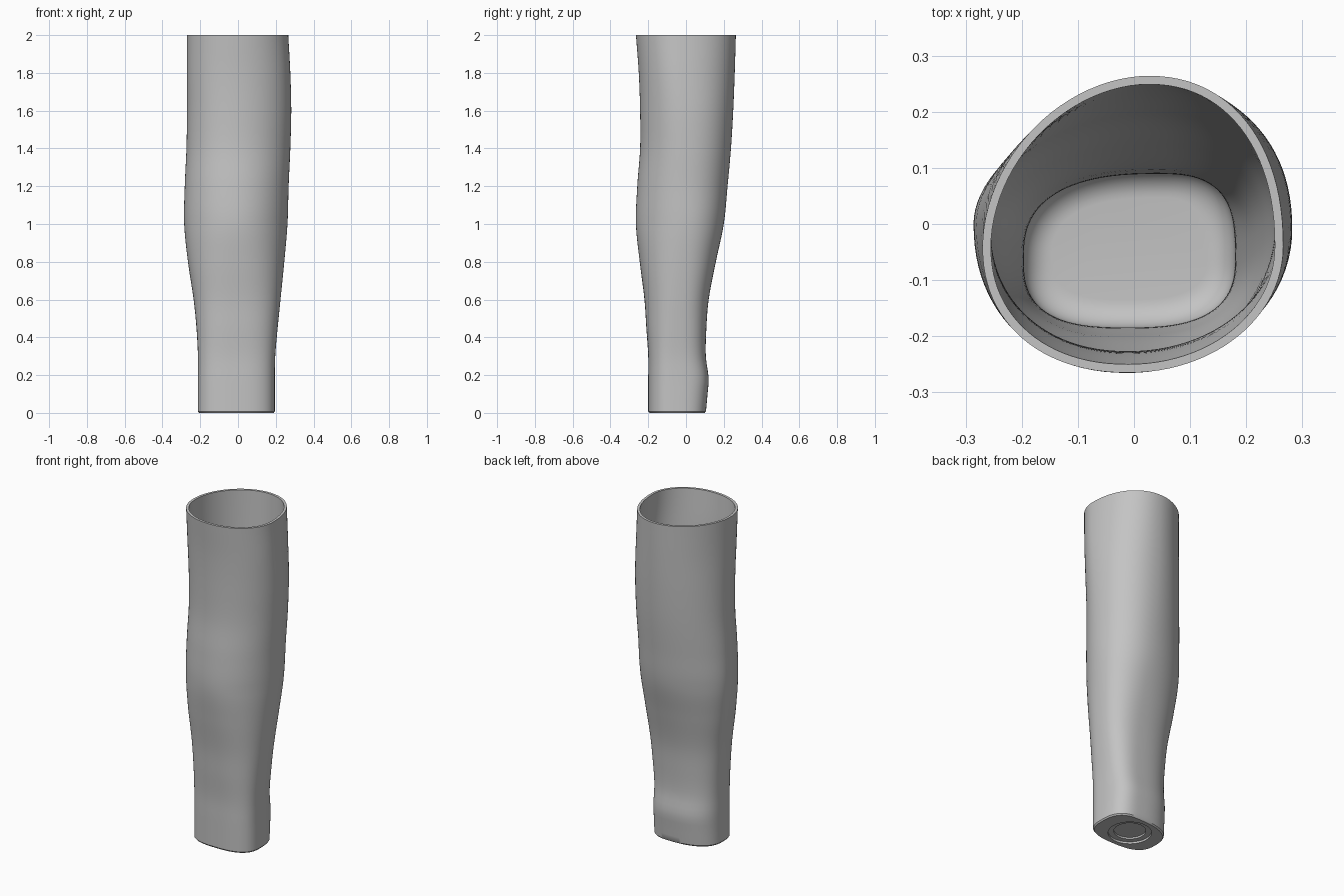
import bpy
import bmesh
import math

default_cube = bpy.data.objects.get("Cube")
if default_cube:
    bpy.data.objects.remove(default_cube, do_unlink=True)

SEGMENTS = 96
RINGS = 64
WALL = 0.015

# Limb stations: height, left edge, right edge, front edge, back edge, widest line
STATIONS = [
    (0.0, -0.212, 0.195, -0.2, 0.105, -0.06),
    (0.1, -0.212, 0.195, -0.2, 0.114, -0.06),
    (0.18, -0.212, 0.195, -0.2, 0.12, -0.06),
    (0.3, -0.212, 0.197, -0.2, 0.105, -0.06),
    (0.45, -0.22, 0.21, -0.21, 0.108, -0.05),
    (0.6, -0.235, 0.225, -0.22, 0.12, -0.04),
    (0.8, -0.265, 0.245, -0.245, 0.158, -0.02),
    (1.0, -0.285, 0.262, -0.265, 0.2, 0.0),
    (1.2, -0.282, 0.268, -0.258, 0.22, 0.0),
    (1.4, -0.273, 0.277, -0.243, 0.238, 0.0),
    (1.6, -0.27, 0.282, -0.243, 0.25, -0.01),
    (1.8, -0.27, 0.277, -0.25, 0.258, -0.03),
    (2.0, -0.27, 0.266, -0.265, 0.264, -0.04),
]


def lerp(a, b, t):
    t = min(max(t, 0), 1)
    return a + (b - a) * t


def slope(i, k):
    a, b = STATIONS[max(i - 1, 0)], STATIONS[min(i + 1, len(STATIONS) - 1)]
    return (b[k] - a[k]) / (b[0] - a[0])


def station_at(z):
    """Smoothly interpolated edges at height z."""
    i = 0
    while i < len(STATIONS) - 2 and STATIONS[i + 1][0] < z:
        i += 1
    a, b = STATIONS[i], STATIONS[i + 1]
    h = b[0] - a[0]
    t = (z - a[0]) / h
    s = 1 - t
    return [
        s * s * (1 + 2 * t) * a[k] + t * t * (3 - 2 * t) * b[k]
        + h * t * s * (s * slope(i, k) - t * slope(i + 1, k))
        for k in range(1, 6)
    ]


def limb_ring(z, inset=0.0, level=None):
    """Rounded cross-section at z, shrunk by inset and placed at level."""
    left, right, front, back, widest = station_at(z)
    left, right, front, back = left + inset, right - inset, front + inset, back - inset
    level = z if level is None else level
    base = lerp(2.75, 2.1, (z - 0.3) / 0.7)
    points = []
    for i in range(SEGMENTS):
        t = math.tau * i / SEGMENTS
        c, s = math.cos(t), math.sin(t)
        mid = lerp(0.045, 0.025, z / 2) if s >= 0 else -0.01
        # The back left quarter is flatter and the back right one fuller
        if s >= 0:
            power = base + (0.1 if c >= 0 else -0.22)
        else:
            power = base + (-0.08 if c >= 0 else 0.08)
        rx = right - mid if c >= 0 else mid - left
        ry = back - widest if s >= 0 else widest - front
        points.append((
            mid + rx * math.copysign(abs(c) ** (2 / power), c),
            widest + ry * math.copysign(abs(s) ** (2 / power), s),
            level,
        ))
    # The left and right tips share one seam line between the halves
    return points


def circle_ring(radius, z):
    return [
        (-0.01 + radius * math.cos(math.tau * i / SEGMENTS),
         -0.048 + radius * math.sin(math.tau * i / SEGMENTS), z)
        for i in range(SEGMENTS)
    ]


rings = []

# Inner floor with a rounded corner
FLOOR, FILLET = 0.03, 0.05
for i in range(9):
    a = math.pi / 2 * i / 8
    rings.append(limb_ring(FLOOR + FILLET, WALL + FILLET * (1 - math.sin(a)),
                           FLOOR + FILLET * (1 - math.cos(a))))

# Inner wall, rim, and outer wall
start = FLOOR + FILLET
for i in range(1, RINGS + 1):
    rings.append(limb_ring(lerp(start, 2, i / RINGS), WALL))
for i in range(RINGS + 1):
    rings.append(limb_ring(lerp(2, 0.008, i / RINGS)))

# Chamfered base with a stepped round socket
rings.append(limb_ring(0, 0.006))
for radius, z in ((0.12, 0), (0.12, 0.012), (0.088, 0.012), (0.088, 0.022)):
    rings.append(circle_ring(radius, z))

bm = bmesh.new()
loops = [[bm.verts.new(p) for p in ring] for ring in rings]
for lower, upper in zip(loops, loops[1:]):
    for i in range(SEGMENTS):
        j = (i + 1) % SEGMENTS
        bm.faces.new((lower[i], lower[j], upper[j], upper[i]))
bm.faces.new(loops[0])
bm.faces.new(loops[-1])
bmesh.ops.recalc_face_normals(bm, faces=bm.faces)

mesh = bpy.data.meshes.new("limb_sleeve")
bm.to_mesh(mesh)
bm.free()
sleeve = bpy.data.objects.new("limb_sleeve", mesh)
bpy.context.collection.objects.link(sleeve)

# Plain grey shell
grey = bpy.data.materials.new("light_grey")
grey.use_nodes = True
colour = (0.55, 0.55, 0.55, 1)
grey.diffuse_color = colour
grey.node_tree.nodes["Principled BSDF"].inputs["Base Color"].default_value = colour
mesh.materials.append(grey)

bpy.ops.object.select_all(action="DESELECT")
sleeve.select_set(True)
bpy.context.view_layer.objects.active = sleeve
bpy.ops.object.shade_smooth_by_angle(angle=math.radians(35))
